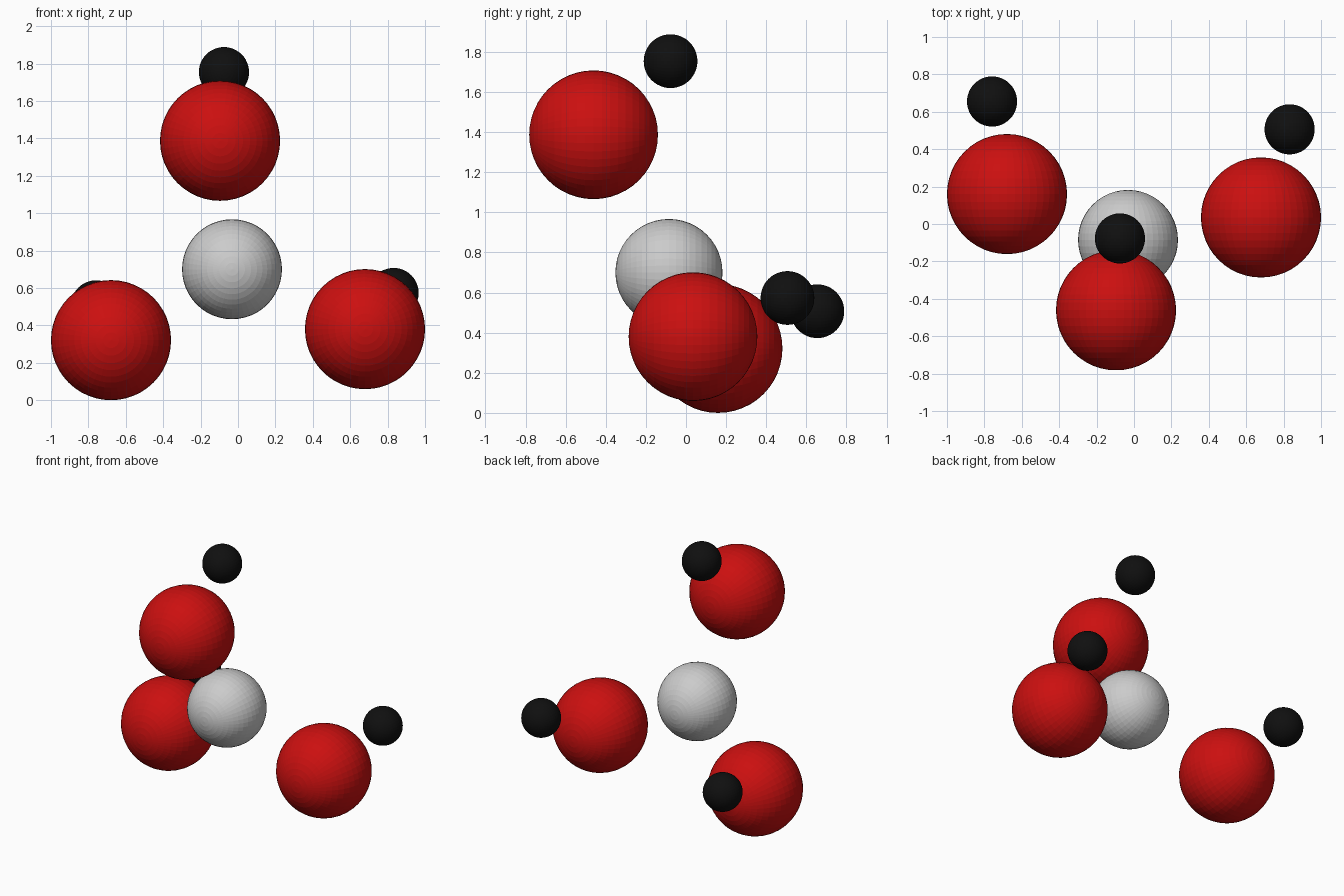
import bpy
from math import pi

if "Cube" in bpy.data.objects:
    bpy.data.objects.remove(bpy.data.objects["Cube"])


def material(name, color):
    m = bpy.data.materials.new(name)
    m.diffuse_color = color
    m.use_nodes = True
    m.node_tree.nodes["Principled BSDF"].inputs["Base Color"].default_value = m.diffuse_color
    return m


RED = material("red", (0.6, 0.005, 0.005, 1))
BLACK = material("black", (0.005, 0.005, 0.005, 1))


def ball(name, radius, center, mat=None):
    # poles point front and back
    bpy.ops.mesh.primitive_uv_sphere_add(segments=48, ring_count=24, radius=radius,
                                         location=center, rotation=(pi / 2, 0, 0))
    ob = bpy.context.object
    ob.name = name
    if mat:
        ob.data.materials.append(mat)


# central atom
ball("center_atom", 0.267, (-0.032, -0.085, 0.70))

# three large outer atoms, each with a small atom behind it
groups = {
    "top": ((-0.096, -0.461, 1.387), (-0.075, -0.077, 1.754)),
    "left": ((-0.679, 0.16, 0.321), (-0.759, 0.655, 0.507)),
    "right": ((0.679, 0.035, 0.38), (0.832, 0.506, 0.573)),
}
for side, (large, small) in groups.items():
    ball(side + "_large_atom", 0.321, large, RED)
    ball(side + "_small_atom", 0.134, small, BLACK)
